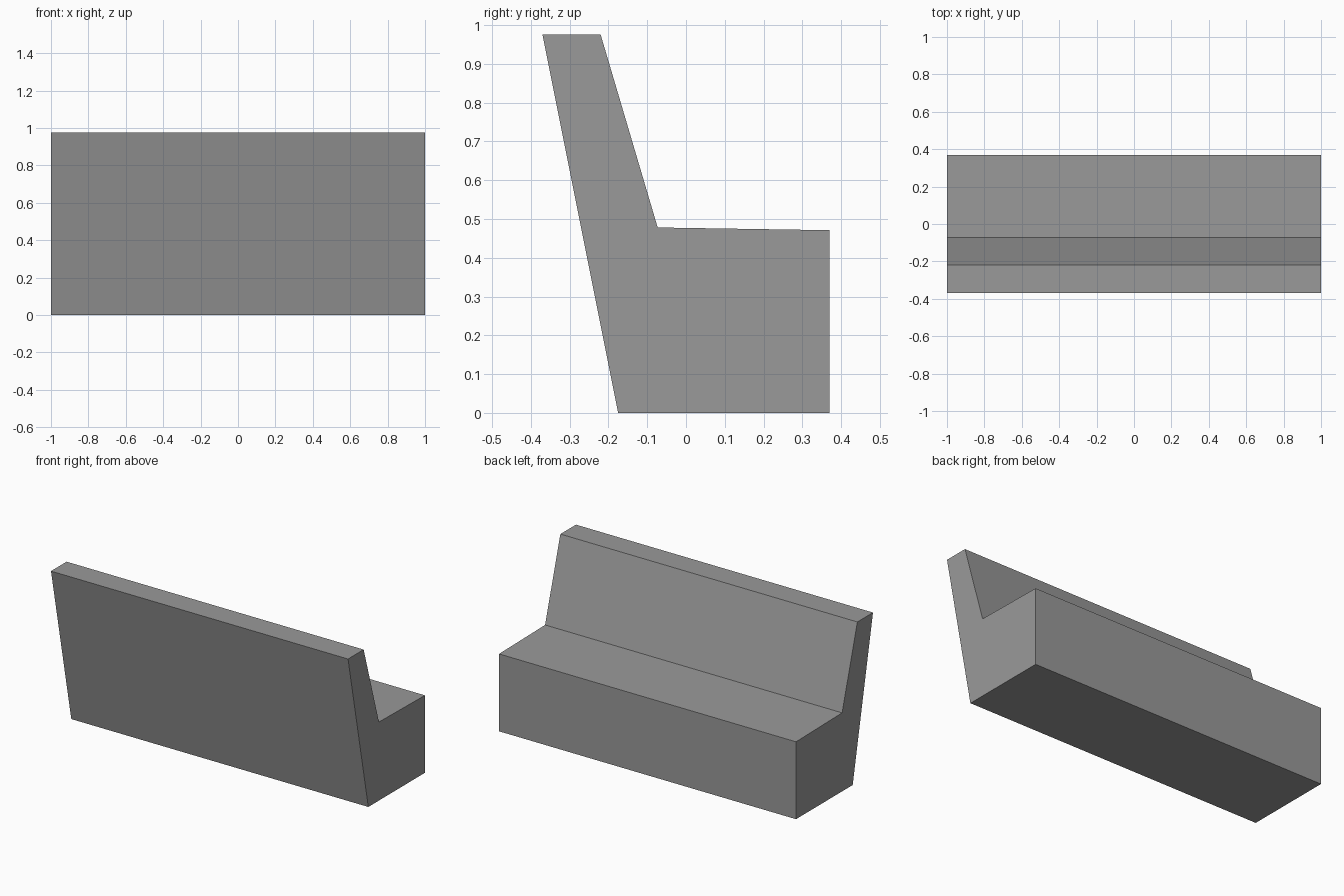
import bpy
import bmesh

cube = bpy.data.objects.get("Cube")
if cube:
    bpy.data.objects.remove(cube, do_unlink=True)

# Plain grey finish
grey = bpy.data.materials.new("plain grey")
grey.use_nodes = True
colour = (0.32, 0.32, 0.32, 1)
grey.diffuse_color = colour
grey.node_tree.nodes["Principled BSDF"].inputs["Base Color"].default_value = colour

# Side profile (y, z): solid seat base with a leaning backrest
profile = [(-0.175, 0), (0.37, 0), (0.37, 0.471),
           (-0.073, 0.478), (-0.22, 0.975), (-0.37, 0.975)]
half_length = 1.0

# Extrude the profile along the bench length
bm = bmesh.new()
end = bm.faces.new([bm.verts.new((-half_length, y, z)) for y, z in profile])
extruded = bmesh.ops.extrude_face_region(bm, geom=[end])["geom"]
bmesh.ops.translate(bm, vec=(2 * half_length, 0, 0),
                    verts=[v for v in extruded if isinstance(v, bmesh.types.BMVert)])
bmesh.ops.recalc_face_normals(bm, faces=bm.faces)

mesh = bpy.data.meshes.new("bench_seat")
bm.to_mesh(mesh)
bm.free()
mesh.materials.append(grey)
bpy.context.collection.objects.link(bpy.data.objects.new("bench_seat", mesh))
